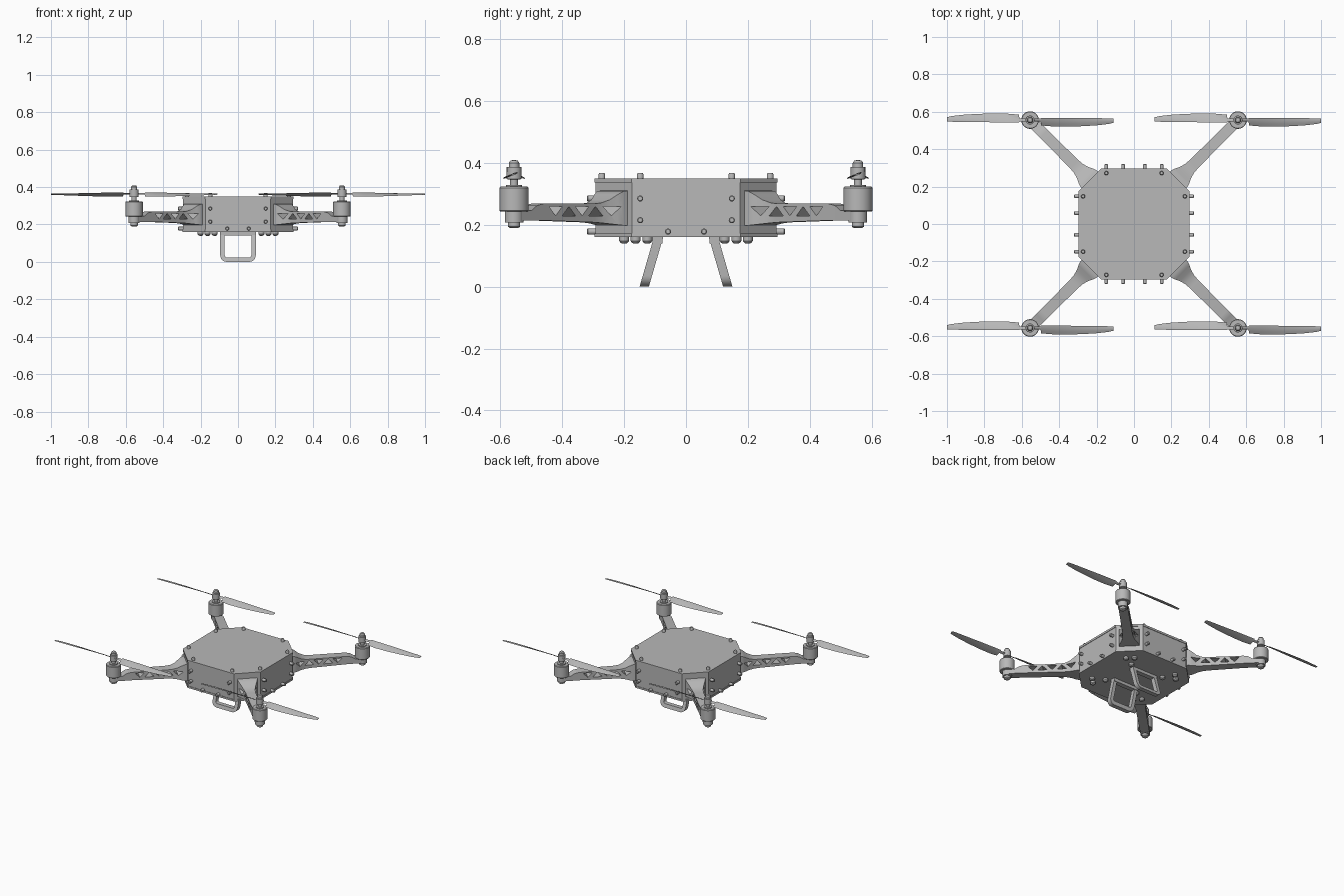
import bpy, bmesh, math
from mathutils import Matrix, Vector

cube = bpy.data.objects.get("Cube")
if cube:
    bpy.data.objects.remove(cube)

grey = bpy.data.materials.new("plain_grey")
grey.use_nodes = True
colour = (0.48, 0.48, 0.48, 1)
grey.diffuse_color = colour
grey.node_tree.nodes["Principled BSDF"].inputs["Base Color"].default_value = colour
made = []


def place(name, mesh, matrix=None):
    ob = bpy.data.objects.new(name, mesh)
    bpy.context.scene.collection.objects.link(ob)
    if matrix:
        ob.matrix_world = matrix
    made.append(ob)
    return ob


def finish(bm, name):
    bmesh.ops.recalc_face_normals(bm, faces=bm.faces)
    mesh = bpy.data.meshes.new(name)
    bm.to_mesh(mesh)
    bm.free()
    mesh.materials.append(grey)
    return mesh


def loft(bm, rings):
    """Skin a list of closed rings and cap both ends."""
    loops = [[bm.verts.new(p) for p in ring] for ring in rings]
    n = len(loops[0])
    for a, b in zip(loops, loops[1:]):
        for i in range(n):
            j = (i + 1) % n
            bm.faces.new((a[i], a[j], b[j], b[i]))
    bm.faces.new(loops[0])
    bm.faces.new(loops[-1])


def lathe(bm, profile, steps=32):
    """Turn (radius, height) points about z."""
    rings = [[(r * math.cos(math.tau * i / steps), r * math.sin(math.tau * i / steps), z)
              for i in range(steps)] for r, z in profile]
    loft(bm, rings)


def turned(name, profile, steps=32):
    bm = bmesh.new()
    lathe(bm, profile, steps)
    return finish(bm, name)


def box(bm, centre, size):
    bmesh.ops.create_cube(bm, size=1, matrix=Matrix.Translation(centre) @ Matrix.Diagonal((*size, 1)))


def octagon(half, flat, z):
    quarter = [(half, -flat), (half, flat)]
    return [(*(Matrix.Rotation(k * math.pi / 2, 2) @ Vector(p)), z) for k in range(4) for p in quarter]


# Body: eight-sided box with a separate lid and bottom plate
bm = bmesh.new()
loft(bm, [octagon(0.293, 0.174, z) for z in (0.172, 0.336)])
place("body_shell", finish(bm, "body_shell"))
for name, low, high in (("lid", 0.336, 0.35), ("bottom_plate", 0.16, 0.172)):
    bm = bmesh.new()
    loft(bm, [octagon(0.296, 0.176, z) for z in (low, high)])
    place(name, finish(bm, name))

# Arm: tapered beam that flares at the body, built along x
stations = [(0.30, 0.064, 0.197, 0.312), (0.345, 0.062, 0.198, 0.309), (0.365, 0.054, 0.2, 0.298),
            (0.39, 0.042, 0.203, 0.281), (0.42, 0.034, 0.206, 0.271), (0.45, 0.031, 0.208, 0.268),
            (0.68, 0.029, 0.214, 0.268), (0.71, 0.029, 0.214, 0.262), (0.735, 0.029, 0.214, 0.246),
            (0.785, 0.029, 0.214, 0.244)]
bm = bmesh.new()
loft(bm, [[(d, -w, lo), (d, w, lo), (d, w, hi), (d, -w, hi)] for d, w, lo, hi in stations])
arm = place("arm_1", finish(bm, "arm"))

# Triangular openings along the arm, alternately pointing down and up
bm = bmesh.new()
for i in range(5):
    d = 0.385 + i * 0.06
    base, tip = (0.259, 0.229) if i % 2 == 0 else (0.229, 0.259)
    loft(bm, [[(d - 0.03, y, base), (d + 0.03, y, base), (d, y, tip)] for y in (-0.2, 0.2)])
cutter = bpy.data.objects.new("arm_cutter", finish(bm, "arm_cutter"))
bpy.context.scene.collection.objects.link(cutter)
cutter.hide_render = True
cut = arm.modifiers.new("openings", "BOOLEAN")
cut.operation = "DIFFERENCE"
cut.solver = "EXACT"
cut.object = cutter
bpy.context.view_layer.update()
arm_mesh = bpy.data.meshes.new_from_object(arm.evaluated_get(bpy.context.evaluated_depsgraph_get()))
arm.modifiers.clear()
arm.data = arm_mesh
bpy.data.objects.remove(cutter)

# Motor with its lower nut, and the stack above it
motor = turned("motor", [(0.014, 0.19), (0.02, 0.194), (0.02, 0.208), (0.03, 0.208), (0.03, 0.243),
                         (0.044, 0.243), (0.047, 0.246), (0.047, 0.319), (0.044, 0.323),
                         (0.026, 0.323), (0.026, 0.329), (0.013, 0.329), (0.013, 0.347)])
hub = turned("propeller_hub", [(0.018, 0.346), (0.024, 0.348), (0.024, 0.371), (0.018, 0.373)])
cap = turned("propeller_nut", [(0.024, 0.371), (0.024, 0.386), (0.017, 0.387), (0.017, 0.4),
                               (0.012, 0.407), (0.005, 0.409)], 16)

# Propeller: two twisted blades, each straight on one edge
bm = bmesh.new()
blade = [(0.015, 0.008, -0.008, 20), (0.056, 0.008, -0.008, 24), (0.06, 0.012, -0.029, 28),
         (0.12, 0.012, -0.034, 26), (0.2, 0.012, -0.035, 22), (0.28, 0.011, -0.033, 18),
         (0.36, 0.01, -0.028, 15), (0.42, 0.009, -0.021, 12), (0.445, 0.007, -0.015, 10)]
for side in (1, -1):
    rings = []
    for r, front, back, pitch in blade:
        slope = math.tan(math.radians(pitch))
        ring = []
        for t, lift in ((0, 0), (0.35, 0.003), (0.7, 0.002), (1, 0), (0.7, -0.002), (0.35, -0.002)):
            y = front + (back - front) * t
            ring.append((side * r, side * y, 0.361 + (y + 0.008) * slope + lift))
        rings.append(ring)
    loft(bm, rings)
propeller = finish(bm, "propeller")

for k in range(4):
    turn = Matrix.Rotation(math.pi / 4 + k * math.pi / 2, 4, "Z")
    tag = f"_{k + 1}"
    if k == 0:
        arm.matrix_world = turn
    else:
        place("arm" + tag, arm_mesh, turn)
    spot = Matrix.Translation(turn @ Vector((0.786, 0, 0)))
    for mesh in (motor, hub, cap, propeller):
        place(mesh.name + tag, mesh, spot)

# Fasteners: small ones on lid and sides, larger ones under the arm roots
small_bolt = turned("small_bolt", [(0.011, -0.004), (0.011, 0.012), (0.008, 0.018)], 12)
side_bolt = turned("side_bolt", [(0.01, -0.006), (0.01, 0.022), (0.007, 0.025)], 12)
big_bolt = turned("big_bolt", [(0.016, -0.004), (0.016, 0.012), (0.011, 0.019), (0.005, 0.021)], 12)
down = Matrix.Rotation(math.pi, 4, "X")
outward = Matrix.Rotation(math.pi / 2, 4, "Y")
for k in range(4):
    turn = Matrix.Rotation(k * math.pi / 2, 4, "Z")
    for s in (-1, 1):
        place("lid_bolt", small_bolt, turn @ Matrix.Translation((0.272, s * 0.148, 0.35)))
        for y, z in ((0.148, 0.285), (0.148, 0.215), (0.058, 0.178)):
            place("side_bolt", side_bolt, turn @ Matrix.Translation((0.295, s * y, z)) @ outward)
    for x, y in ((0.2, 0.163), (0.163, 0.2), (0.125, 0.125)):
        place("arm_bolt", big_bolt, turn @ Matrix.Translation((x, y, 0.16)) @ down)

# Landing legs: leaning U-shaped bars with rounded lower corners
half, corner, thick = 0.095, 0.035, 0.024
path = [(half, 0.165, 1, 0)]
for sx, start in ((1, 0), (-1, 90)):
    for i in range(7):
        a = math.radians(start + i * 15)
        nx, nz = math.cos(a), -math.sin(a)
        path.append((sx * (half - corner) + corner * nx, corner + corner * nz, nx, nz))
path.append((-half, 0.165, -1, 0))
for s, name in ((-1, "front_landing_leg"), (1, "back_landing_leg")):
    bm = bmesh.new()
    rings = []
    for x, z, nx, nz in path:
        ring = []
        for depth, dy in ((0, -0.015), (0, 0.015), (thick, 0.015), (thick, -0.015)):
            px, pz = x - nx * depth, z - nz * depth
            ring.append((px, s * (0.135 - 0.29 * pz + dy), pz))
        rings.append(ring)
    loft(bm, rings)
    box(bm, (0, s * 0.092, 0.151), (2 * half, 0.032, 0.022))
    place(name, finish(bm, name))

# Smooth the round parts and keep the hard edges sharp
for ob in bpy.context.selected_objects:
    ob.select_set(False)
smooth_meshes = set()
for ob in made:
    if ob.data.name not in smooth_meshes:
        smooth_meshes.add(ob.data.name)
        ob.select_set(True)
        bpy.context.view_layer.objects.active = ob
bpy.ops.object.shade_smooth_by_angle(angle=math.radians(32))
